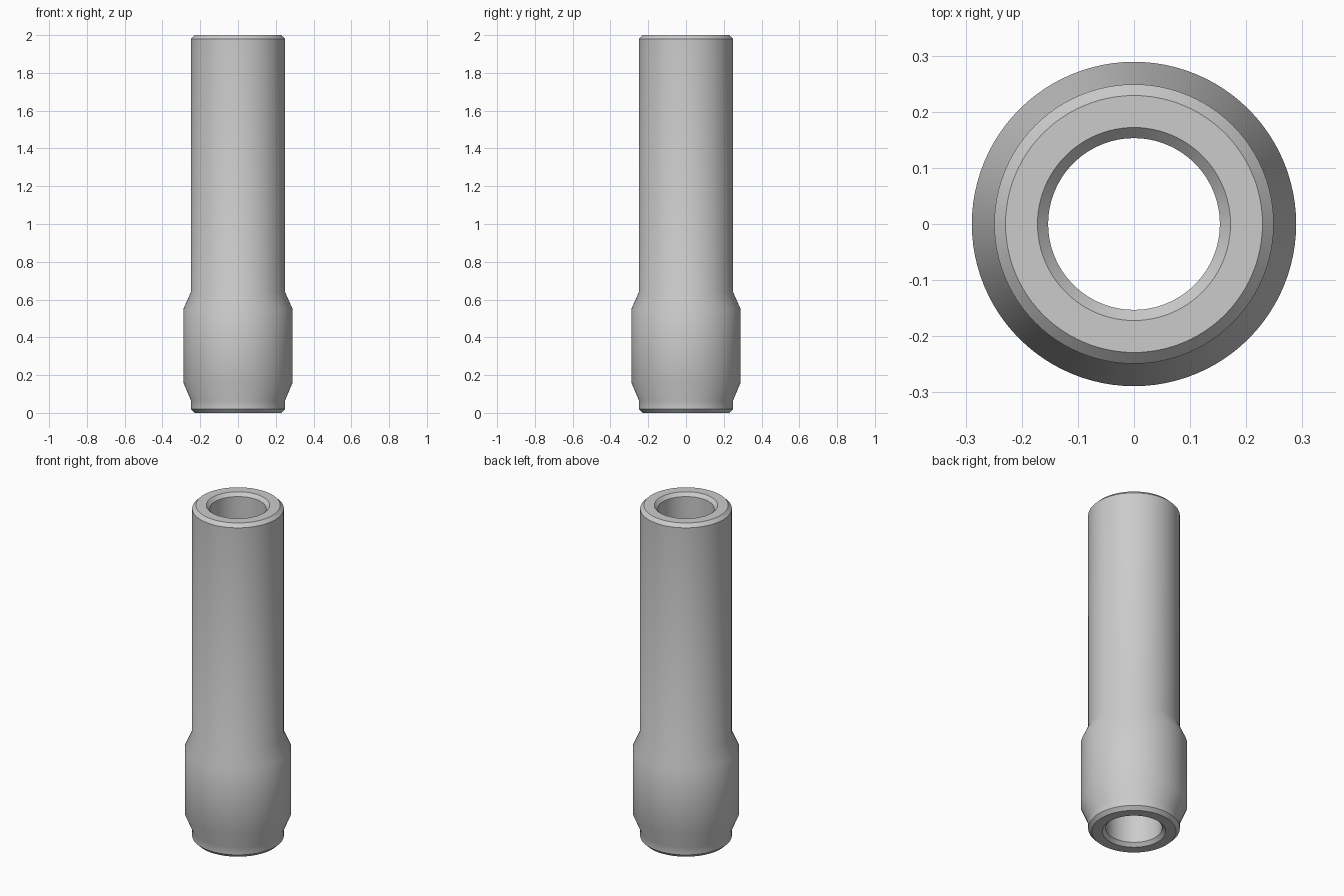
import bpy, bmesh, math

cube = bpy.data.objects.get("Cube")
if cube:
    bpy.data.objects.remove(cube, do_unlink=True)

SEGMENTS = 96

# Plain grey metal
grey = bpy.data.materials.new("grey metal")
grey.use_nodes = True
color = (0.6, 0.6, 0.6, 1)
grey.diffuse_color = color
grey.node_tree.nodes["Principled BSDF"].inputs["Base Color"].default_value = color

# Closed wall section (radius, height): bevelled tube with a swollen collar
profile = [
    (0.153, 0.02), (0.172, 0), (0.229, 0), (0.249, 0.02),
    (0.249, 0.065), (0.289, 0.16), (0.289, 0.55), (0.249, 0.64),
    (0.249, 1.98), (0.229, 2), (0.172, 2), (0.153, 1.98),
]

# Revolve the section around z
bm = bmesh.new()
rings = []
for r, z in profile:
    ring = []
    for i in range(SEGMENTS):
        a = 2 * math.pi * i / SEGMENTS
        ring.append(bm.verts.new((r * math.cos(a), r * math.sin(a), z)))
    rings.append(ring)
for k, low in enumerate(rings):
    high = rings[(k + 1) % len(rings)]
    for i in range(SEGMENTS):
        j = (i + 1) % SEGMENTS
        bm.faces.new((low[i], low[j], high[j], high[i]))
bmesh.ops.recalc_face_normals(bm, faces=bm.faces)

mesh = bpy.data.meshes.new("collared_sleeve")
bm.to_mesh(mesh)
bm.free()
mesh.materials.append(grey)
sleeve = bpy.data.objects.new("collared_sleeve", mesh)
bpy.context.collection.objects.link(sleeve)

# Soft collar shoulders, crisp rim bevels
bpy.ops.object.select_all(action="DESELECT")
sleeve.select_set(True)
bpy.context.view_layer.objects.active = sleeve
bpy.ops.object.shade_smooth_by_angle(angle=math.radians(30))
